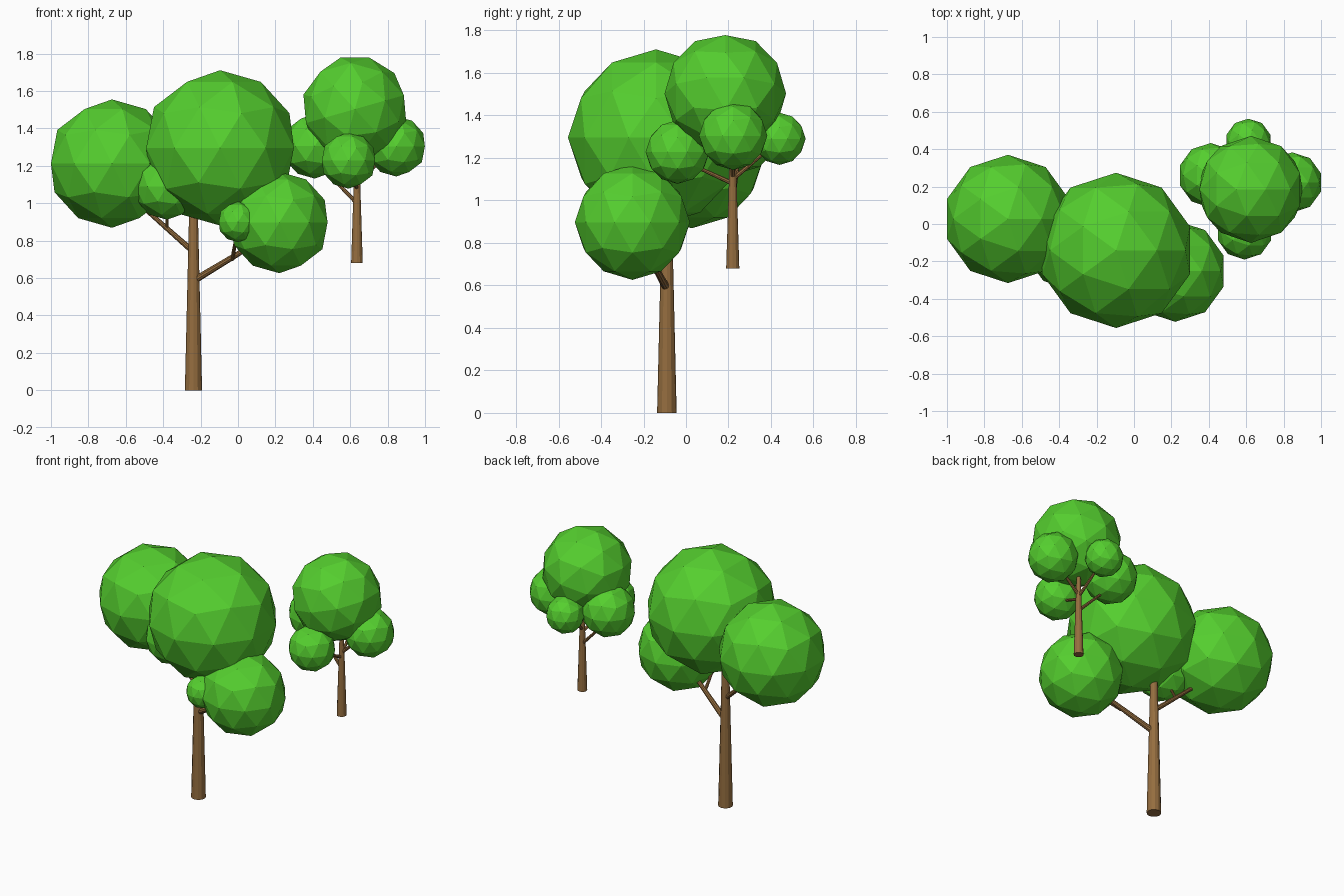
import bpy, math
from mathutils import Vector

if "Cube" in bpy.data.objects:
    bpy.data.objects.remove(bpy.data.objects["Cube"])


def material(name, color):
    m = bpy.data.materials.new(name)
    m.diffuse_color = (*color, 1)
    m.use_nodes = True
    m.node_tree.nodes["Principled BSDF"].inputs["Base Color"].default_value = m.diffuse_color
    return m


LEAF = material("leaf_green", (0.09, 0.62, 0.028))
BARK = material("bark_brown", (0.30, 0.155, 0.05))


def clump(name, center, radius, tilt=0):
    """Faceted ball of leaves."""
    bpy.ops.mesh.primitive_ico_sphere_add(subdivisions=2, radius=radius, location=center,
                                          rotation=(0, math.radians(tilt), 0))
    o = bpy.context.object
    o.name = name
    o.data.materials.append(LEAF)


def limb(name, start, end, r1, r2, sides=10):
    """Tapered piece of wood between two points."""
    a, b = Vector(start), Vector(end)
    bpy.ops.mesh.primitive_cone_add(vertices=sides, radius1=r1, radius2=r2,
                                    depth=(b - a).length, location=(a + b) / 2)
    o = bpy.context.object
    o.name = name
    o.rotation_euler = (b - a).to_track_quat('Z', 'Y').to_euler()
    o.data.materials.append(BARK)


# Large tree: leaves
clump("large_tree_left_leaves", (-0.674, 0.027, 1.212), 0.343)
clump("large_tree_top_leaves", (-0.096, -0.141, 1.296), 0.415)
clump("large_tree_right_leaves", (0.221, -0.252, 0.897), 0.271)
clump("large_tree_front_tuft", (0.0, -0.38, 0.90), 0.108)
clump("large_tree_inner_tuft", (-0.38, -0.16, 1.09), 0.178)

# Large tree: trunk, branches and twigs
limb("large_tree_trunk", (-0.238, -0.09, 0), (-0.238, -0.09, 1.1), 0.046, 0.02, 12)
limb("large_tree_right_branch", (-0.238, -0.09, 0.585), (0.15, -0.22, 0.82), 0.019, 0.012)
limb("large_tree_left_branch", (-0.238, -0.09, 0.74), (-0.6, 0.01, 1.06), 0.016, 0.01)
limb("large_tree_front_twig", (-0.03, -0.16, 0.70), (0.0, -0.36, 0.88), 0.011, 0.007)
limb("large_tree_inner_twig", (-0.38, -0.05, 0.865), (-0.38, -0.14, 1.03), 0.009, 0.006)

# Small tree: leaves
clump("small_tree_top_leaves", (0.625, 0.185, 1.503), 0.286, -15.86)
clump("small_tree_right_leaves", (0.846, 0.222, 1.304), 0.161)
clump("small_tree_front_leaves", (0.591, -0.04, 1.228), 0.15)
clump("small_tree_back_leaves", (0.612, 0.44, 1.29), 0.123)
clump("small_tree_left_leaves", (0.41, 0.26, 1.305), 0.173)

# Small tree: trunk and branches
base = (0.636, 0.22)
limb("small_tree_trunk", (*base, 0.68), (*base, 1.28), 0.031, 0.012, 12)
for side, z, end in [("left", 1.0, (0.44, 0.25, 1.2)),
                     ("front", 1.08, (0.6, 0.0, 1.18)),
                     ("right", 1.11, (0.81, 0.22, 1.27)),
                     ("back", 1.1, (0.615, 0.41, 1.26))]:
    limb("small_tree_%s_branch" % side, (*base, z), end, 0.011, 0.007, 8)
